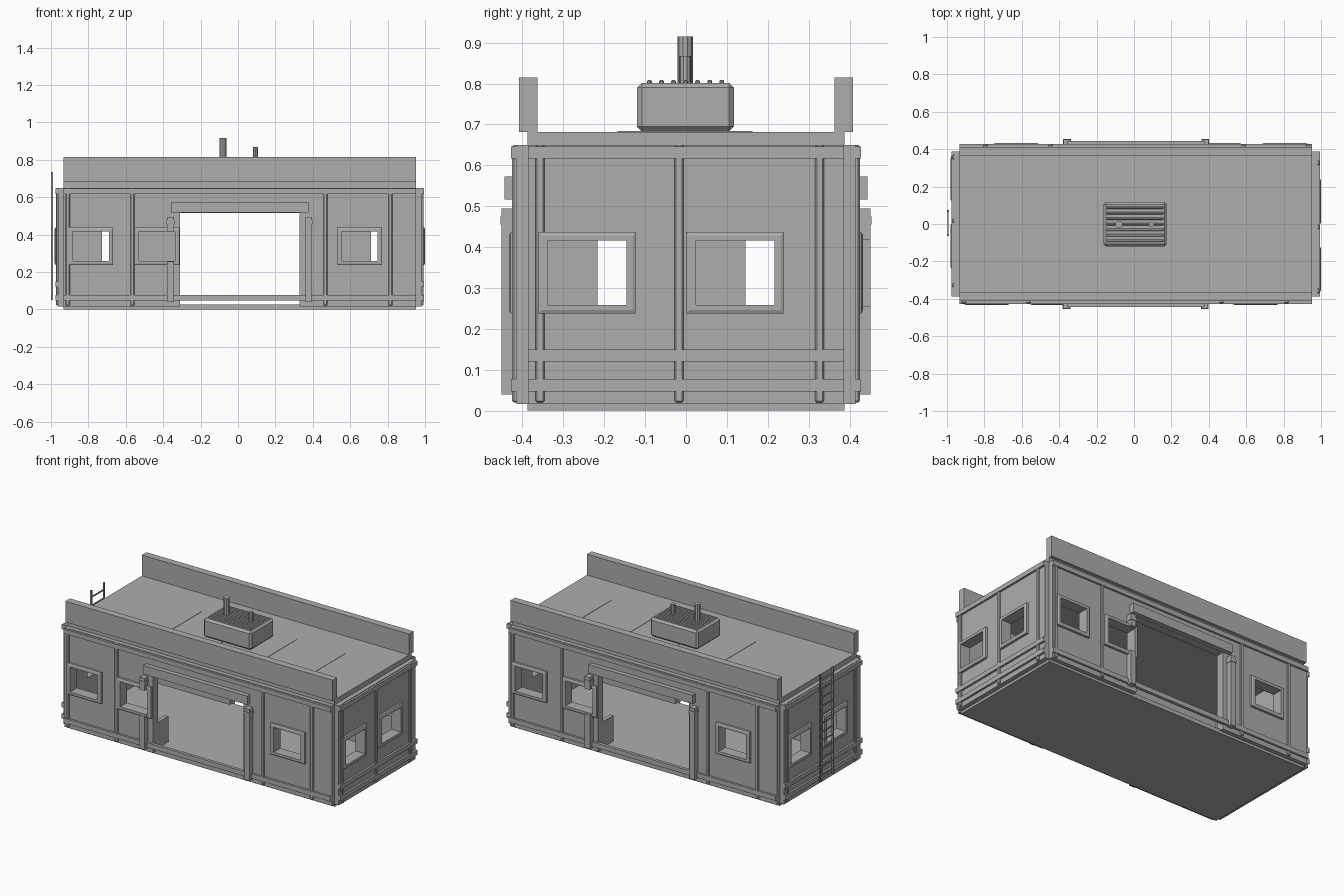
import bpy, bmesh, math
from mathutils import Matrix, Vector

if "Cube" in bpy.data.objects:
    bpy.data.objects.remove(bpy.data.objects["Cube"])

CX = 0.01  # the building body sits slightly right of the origin
grey = bpy.data.materials.new("painted_grey")
grey.diffuse_color = (0.42, 0.42, 0.42, 1)
grey.use_nodes = True
grey.node_tree.nodes["Principled BSDF"].inputs["Base Color"].default_value = grey.diffuse_color


def finish(name, bm, m=None):
    bmesh.ops.recalc_face_normals(bm, faces=bm.faces)
    if m is not None:
        bm.transform(m)
    me = bpy.data.meshes.new(name)
    bm.to_mesh(me)
    bm.free()
    me.materials.append(grey)
    ob = bpy.data.objects.new(name, me)
    bpy.context.collection.objects.link(ob)
    return ob


def box(name, x0, x1, y0, y1, z0, z1, m=None, bevel=0):
    bm = bmesh.new()
    bmesh.ops.create_cube(bm, size=1)
    for v in bm.verts:
        v.co = Vector(((x0 + x1) / 2 + v.co.x * (x1 - x0),
                       (y0 + y1) / 2 + v.co.y * (y1 - y0),
                       (z0 + z1) / 2 + v.co.z * (z1 - z0)))
    if bevel:
        bmesh.ops.bevel(bm, geom=list(bm.edges), offset=bevel, segments=1,
                        affect='EDGES', profile=0.5)
    return finish(name, bm, m)


def cylinder(name, x, y, z0, z1, r, sides):
    bm = bmesh.new()
    bmesh.ops.create_cone(bm, cap_ends=True, segments=sides, radius1=r, radius2=r, depth=z1 - z0)
    return finish(name, bm, Matrix.Translation((x, y, (z0 + z1) / 2)))


def wall(name, half, z0, z1, holes, y_out, y_in, m):
    """Flat panel with rectangular holes, extruded to a thickness."""
    xs = sorted({-half, half} | {h[0] for h in holes} | {h[1] for h in holes})
    zs = sorted({z0, z1} | {h[2] for h in holes} | {h[3] for h in holes})
    bm = bmesh.new()
    for xa, xb in zip(xs, xs[1:]):
        for za, zb in zip(zs, zs[1:]):
            cx, cz = (xa + xb) / 2, (za + zb) / 2
            if any(h[0] < cx < h[1] and h[2] < cz < h[3] for h in holes):
                continue
            bm.faces.new([bm.verts.new((x, y_out, z)) for x, z in
                          ((xa, za), (xb, za), (xb, zb), (xa, zb))])
    bmesh.ops.remove_doubles(bm, verts=bm.verts, dist=1e-5)
    res = bmesh.ops.extrude_face_region(bm, geom=list(bm.faces), use_keep_orig=True)
    for v in res["geom"]:
        if isinstance(v, bmesh.types.BMVert):
            v.co.y = y_in
    finish(name, bm, m)


def window_frame(name, cx, cz, y_wall, y_out, y_in, m):
    """Chamfered frame made by bridging rectangular loops."""
    prof = [(0.12, 0.10, y_wall), (0.12, 0.10, y_out + 0.004), (0.111, 0.091, y_out),
            (0.096, 0.079, y_out), (0.096, 0.079, y_in)]
    bm = bmesh.new()
    loops = [[bm.verts.new((cx + sx * hx, y, cz + sz * hz))
              for sx, sz in ((-1, -1), (1, -1), (1, 1), (-1, 1))] for hx, hz, y in prof]
    for a, b in zip(loops, loops[1:]):
        for i in range(4):
            j = (i + 1) % 4
            bm.faces.new((a[i], a[j], b[j], b[i]))
    finish(name, bm, m)


WZ = 0.337  # window centre height


def side(name, angle, half, d, windows, ribs, trims, door):
    """One facade, modelled facing -y and turned into place."""
    m = Matrix.Translation((CX, 0, 0)) @ Matrix.Rotation(math.radians(angle), 4, 'Z')
    holes = [(c - 0.096, c + 0.096, WZ - 0.079, WZ + 0.079) for c in windows]
    if door:
        holes.append((-0.32, 0.32, 0.016, 0.516))
    y_out, y_in = -d - 0.027, -d + 0.024
    wall(name + "_wall", half, 0.016, 0.65, holes, y_out, y_in, m)
    for c in windows:
        window_frame(name + "_window_frame", c, WZ, y_out, -d - 0.045, y_in, m)
    for r in ribs:
        box(name + "_rib", r - 0.011, r + 0.011, -d - 0.037, -d, 0.02, 0.65, m, 0.004)
    for z0, z1 in trims:
        box(name + "_trim", -half, half, -d - 0.04, -d - 0.02, z0, z1, m)
    if door:
        box(name + "_door_lintel", -0.367, 0.367, -d - 0.056, -d - 0.02, 0.517, 0.573, m)
        # right post whole, left post interrupted by the window
        for x, parts in ((0.368, [(0.04, 0.495)]), (-0.371, [(0.04, 0.255), (0.417, 0.495)])):
            for z0, z1 in parts:
                box(name + "_door_post", x - 0.018, x + 0.018, -d - 0.063, -d - 0.01, z0, z1, m)
            box(name + "_post_collar", x - 0.021, x + 0.021, -d - 0.066, -d - 0.01,
                0.455, 0.475, m)
        box(name + "_inner_jamb_block", -0.347, -0.321, -d, -d + 0.13, 0.02, 0.19, m)


# four facades: opposite sides are half-turn copies
top, low, mid = (0.617, 0.646), (0.047, 0.077), (0.12, 0.149)
for name, a in (("front", 0), ("back", 180)):
    side(name, a, 0.943, 0.388, (-0.797, -0.443, 0.64), (-0.92, -0.575, 0.457, 0.805),
         (top, low), True)
for name, a in (("right", 90), ("left", 270)):
    side(name, a, 0.387, 0.945, (-0.242, 0.12), (-0.357, -0.017, 0.327), (top, low, mid), False)

# floor, roof and parapets
X0, X1 = CX - 0.943, CX + 0.943
box("floor_slab", X0, X1, -0.388, 0.388, 0, 0.026)
box("roof_slab", X0, X1, -0.388, 0.388, 0.645, 0.682)
for s, name in ((-1, "front_parapet"), (1, "back_parapet")):
    box(name, X0, X1, *sorted((s * 0.363, s * 0.409)), 0.682, 0.815)
for x in (-0.37, -0.03, 0.30, 0.64):
    box("roof_seam", x - 0.002, x + 0.002, -0.167, 0.163, 0.68, 0.684)

# rooftop ventilation unit with slats and two pipes
box("vent_unit", -0.163, 0.175, -0.12, 0.117, 0.683, 0.802, bevel=0.012)
for i in range(-3, 4):
    y = i * 0.0295 - 0.001
    box("vent_slat", -0.147, 0.159, y - 0.006, y + 0.006, 0.795, 0.809, bevel=0.003)
cylinder("tall_pipe", -0.08, -0.002, 0.78, 0.915, 0.019, 10)
cylinder("short_pipe", 0.093, -0.002, 0.78, 0.867, 0.014, 10)

# ladder on the left end
for y in (-0.06, 0.07):
    box("ladder_rail", -1.0, -0.99, y - 0.005, y + 0.005, 0.05, 0.735)
for i in range(12):
    z = 0.085 + i * 0.055
    box("ladder_rung", -0.998, -0.992, -0.06, 0.07, z - 0.004, z + 0.004)
